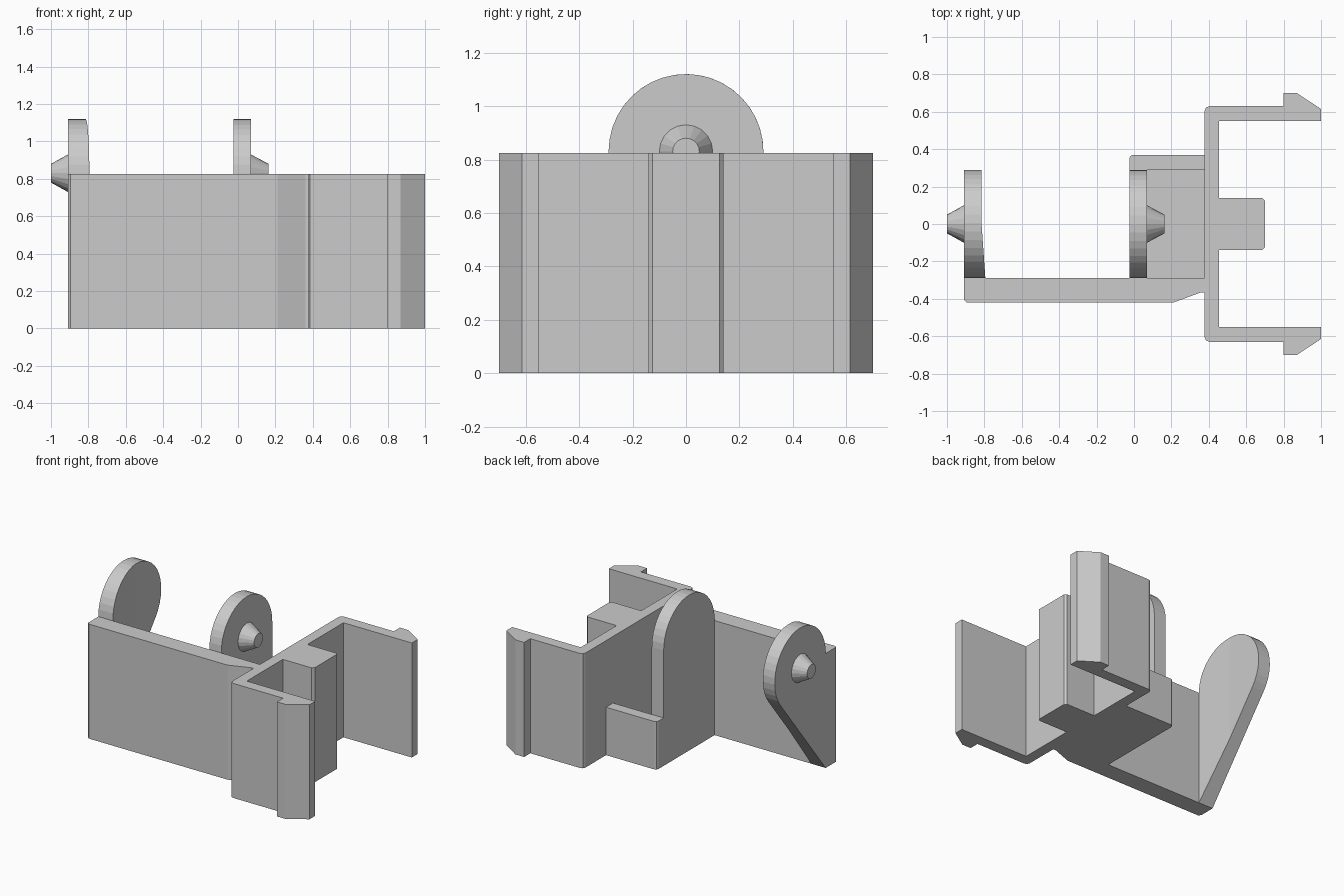
import bpy, bmesh, math

if "Cube" in bpy.data.objects:
    bpy.data.objects.remove(bpy.data.objects["Cube"])

H = 0.825      # height of the walls
R = 0.29       # radius of the round plate tops
CZ = 0.83      # height of the pivot axis


def finish(name, bm):
    bmesh.ops.recalc_face_normals(bm, faces=bm.faces)
    me = bpy.data.meshes.new(name)
    bm.to_mesh(me)
    bm.free()
    ob = bpy.data.objects.new(name, me)
    bpy.context.collection.objects.link(ob)
    return ob


def prism(pts, lo, hi, axis):
    """Extrude a profile along z (points are x, y) or x (points are y, z)."""
    bm = bmesh.new()
    place = (lambda a, b, t: (a, b, t)) if axis == 'z' else (lambda a, b, t: (t, a, b))
    bot = [bm.verts.new(place(a, b, lo)) for a, b in pts]
    top = [bm.verts.new(place(a, b, hi)) for a, b in pts]
    bm.faces.new(bot)
    bm.faces.new(top)
    n = len(pts)
    for i in range(n):
        j = (i + 1) % n
        bm.faces.new((bot[i], bot[j], top[j], top[i]))
    return bm


def arc(start, end, steps):
    angles = [math.radians(start + (end - start) * i / steps) for i in range(steps + 1)]
    return [(R * math.cos(a), CZ + R * math.sin(a)) for a in angles]


def peg(name, base_x, tip_x):
    bm = bmesh.new()
    rings = []
    for x, r in ((base_x, 0.10), (tip_x, 0.05)):
        rings.append([bm.verts.new((x, r * math.cos(i * math.tau / 20),
                                    CZ + r * math.sin(i * math.tau / 20))) for i in range(20)])
    bm.faces.new(rings[1])
    for i in range(20):
        j = (i + 1) % 20
        bm.faces.new((rings[0][i], rings[0][j], rings[1][j], rings[1][i]))
    finish(name, bm)


# clip frame: back wall, hooked arms and centre tab as one mirrored profile
half = [(0.70, 0.125), (0.685, 0.14), (0.455, 0.14), (0.455, 0.55), (1.0, 0.55),
        (1.0, 0.615), (0.87, 0.70), (0.80, 0.70), (0.80, 0.63), (0.405, 0.63),
        (0.385, 0.623), (0.378, 0.605)]
finish("clip_frame", prism(half + [(x, -y) for x, y in reversed(half)], 0, H, 'z'))

# long side wall
finish("side_wall", prism([(-0.91, -0.29), (-0.91, -0.405), (-0.895, -0.42), (0.21, -0.42),
                           (0.36, -0.365), (0.378, -0.365), (0.378, -0.29)], 0, H, 'z'))

# low ledge and pocket floor beside the inner plate
finish("low_ledge", prism([(-0.025, 0.29), (-0.025, 0.35), (-0.019, 0.364), (-0.005, 0.37),
                           (0.378, 0.37), (0.378, 0.29)], 0, 0.345, 'z'))
finish("pocket_floor", prism([(0.07, -0.29), (0.378, -0.29), (0.378, 0.29), (0.07, 0.29)],
                             0, 0.08, 'z'))

# inner plate with round top
finish("inner_plate", prism([(-R, 0), (R, 0)] + arc(0, 180, 20), -0.025, 0.07, 'x'))

# outer plate: round top with a tangent slope to the wall foot, thicker towards the wall
tangent = 180 + 2 * math.degrees(math.atan2(CZ, R)) - 360
bm = prism([(-R, 0)] + arc(tangent, 180, 24), -0.91, -0.815, 'x')
bmesh.ops.bisect_plane(bm, geom=bm.verts[:] + bm.edges[:] + bm.faces[:],
                       plane_co=(0, 0, 0), plane_no=(0, 1, 0), dist=1e-5)
for v in bm.verts:
    if v.co.x > -0.85 and v.co.y < 0:
        v.co.x += -v.co.y * 0.07
finish("outer_plate", bm)

# tapered pivot pegs
peg("outer_peg", -0.91, -1.0)
peg("inner_peg", 0.07, 0.163)
